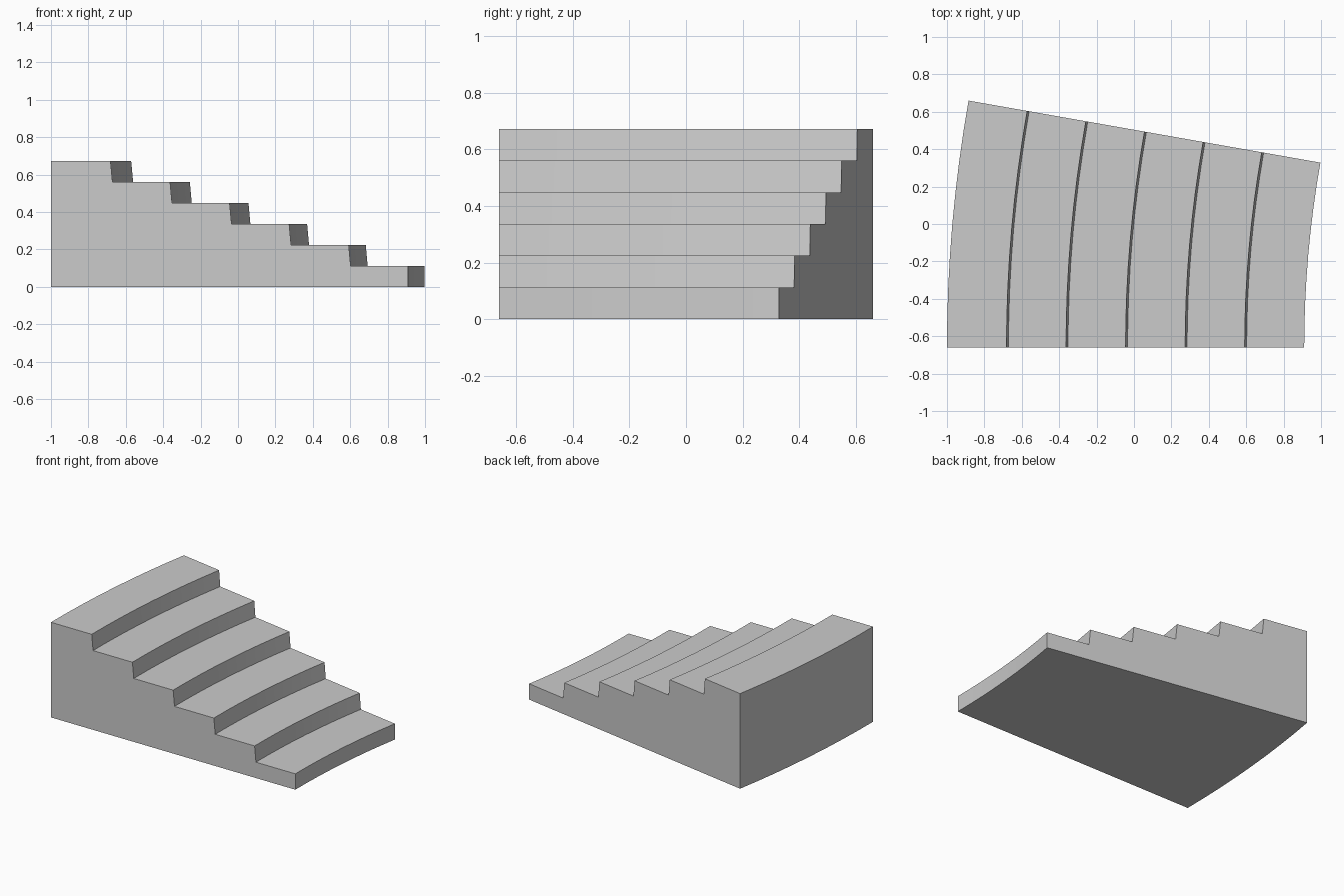
import bpy, bmesh, math

if "Cube" in bpy.data.objects:
    bpy.data.objects.remove(bpy.data.objects["Cube"])

STEPS, RISE, RUN, NOSE = 6, 0.112, 1.91 / 6, 0.0105
X0, Y0 = -1.0, -0.66            # left end of the front face
CENTRE_X = 6.6                  # pivot of the curved flight
ANGLE, SEGMENTS = math.radians(10), 8

# Stepped side profile (x, z), risers slightly raked
profile = [(X0, 0.0), (X0, STEPS * RISE)]
for k in range(1, STEPS):
    x, z = X0 + k * RUN, (STEPS - k) * RISE
    profile += [(x, z + RISE), (x + NOSE, z)]
profile += [(X0 + STEPS * RUN, RISE), (X0 + STEPS * RUN, 0.0)]

# Sweep the profile around the pivot
bm = bmesh.new()
rings = []
for s in range(SEGMENTS + 1):
    a = ANGLE * s / SEGMENTS
    rings.append([bm.verts.new((CENTRE_X - (CENTRE_X - x) * math.cos(a),
                                Y0 + (CENTRE_X - x) * math.sin(a), z))
                  for x, z in profile])
n = len(profile)
for r0, r1 in zip(rings, rings[1:]):
    for i in range(n):
        j = (i + 1) % n
        # Underside strip is tied only to the end points, so it stays flat
        bm.faces.new((r0[i], r0[j], r1[j], r1[i]))

# Side walls closing both ends
bm.faces.new(rings[0])
bm.faces.new(rings[-1])
bmesh.ops.recalc_face_normals(bm, faces=bm.faces)

mesh = bpy.data.meshes.new("curved_staircase")
bm.to_mesh(mesh)
bm.free()
stairs = bpy.data.objects.new("curved_staircase", mesh)
bpy.context.collection.objects.link(stairs)

# Smooth along the curve, sharp at the step edges
bpy.context.view_layer.objects.active = stairs
stairs.select_set(True)
bpy.ops.object.shade_smooth_by_angle(angle=math.radians(30))
